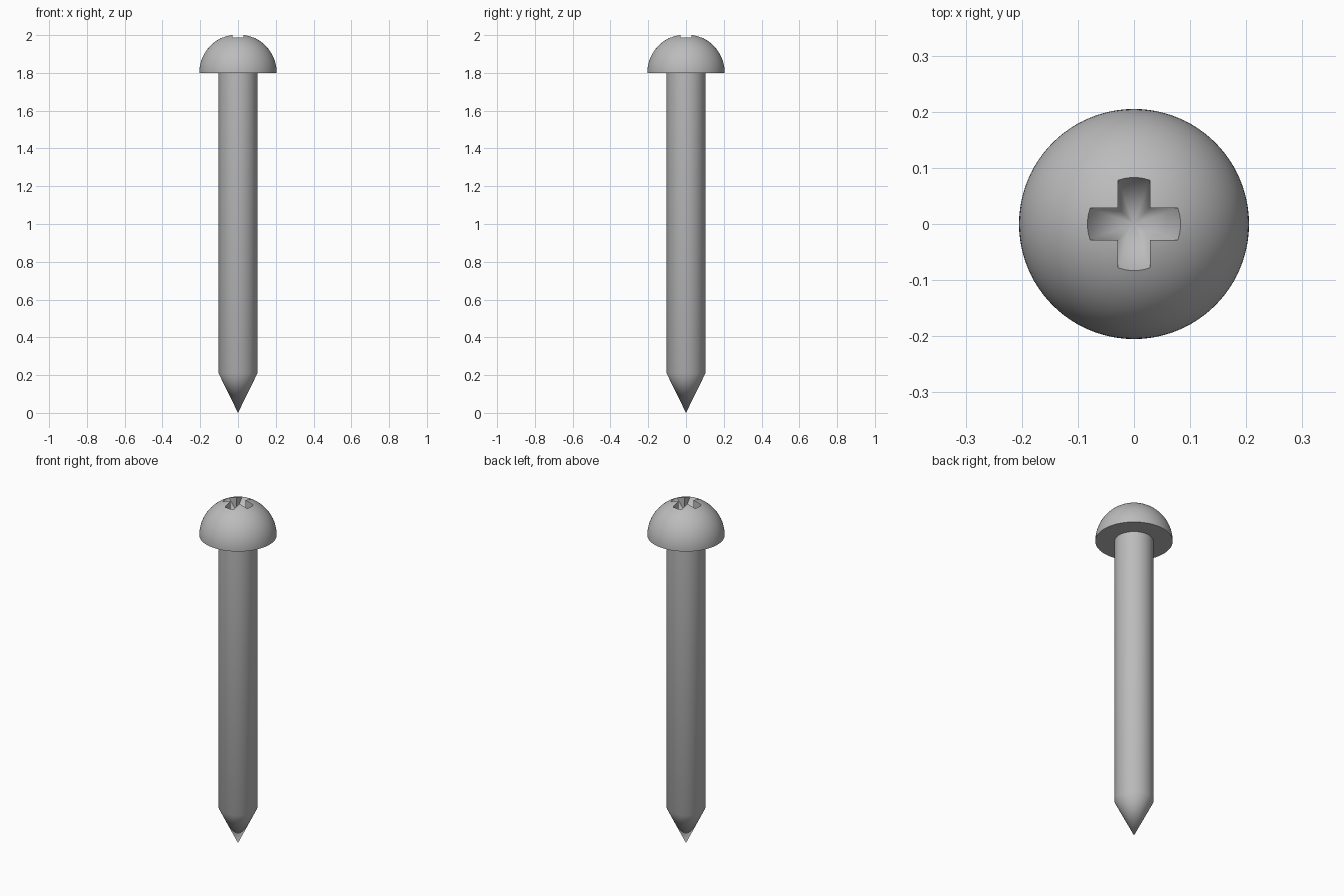
import bpy
import bmesh
import math

default = bpy.data.objects.get("Cube")
if default:
    bpy.data.objects.remove(default, do_unlink=True)

SEGMENTS = 96
HEAD_R, HEAD_Z = 0.205, 1.8
SHANK_R, TIP_H = 0.103, 0.21
SLOT_W, RECESS_R, RECESS_SLOPE = 0.057, 0.083, 1.5

steel = bpy.data.materials.new("grey steel")
steel.use_nodes = True
grey = (0.5, 0.5, 0.5, 1)
steel.diffuse_color = grey
steel.node_tree.nodes["Principled BSDF"].inputs["Base Color"].default_value = grey


def make_object(name, bm):
    bmesh.ops.recalc_face_normals(bm, faces=bm.faces)
    mesh = bpy.data.meshes.new(name)
    bm.to_mesh(mesh)
    bm.free()
    mesh.materials.append(steel)
    obj = bpy.data.objects.new(name, mesh)
    bpy.context.collection.objects.link(obj)
    return obj


def lathe(name, profile):
    """Spin a closed (radius, z) profile about the z axis."""
    bm = bmesh.new()
    verts = [bm.verts.new((r, 0, z)) for r, z in profile]
    edges = [bm.edges.new(pair) for pair in zip(verts, verts[1:])]
    bmesh.ops.spin(bm, geom=verts + edges, cent=(0, 0, 0), axis=(0, 0, 1),
                   angle=math.tau, steps=SEGMENTS)
    bmesh.ops.remove_doubles(bm, verts=bm.verts, dist=1e-5)
    return make_object(name, bm)


def box(name, sx, sy, z0, z1):
    bm = bmesh.new()
    bmesh.ops.create_cube(bm, size=1)
    bmesh.ops.scale(bm, vec=(sx, sy, z1 - z0), verts=bm.verts)
    bmesh.ops.translate(bm, vec=(0, 0, (z0 + z1) / 2), verts=bm.verts)
    return make_object(name, bm)


def combine(target, tool, operation):
    """Apply a boolean and discard the tool."""
    mod = target.modifiers.new("cut", 'BOOLEAN')
    mod.operation, mod.object, mod.solver = operation, tool, 'EXACT'
    bpy.context.view_layer.objects.active = target
    bpy.ops.object.modifier_apply(modifier=mod.name)
    bpy.data.objects.remove(tool, do_unlink=True)


# Shank with its pointed tip
shank = lathe("shank", [(0, 0), (SHANK_R, TIP_H), (SHANK_R, HEAD_Z), (0, HEAD_Z)])

# Domed head
steps = 24
dome = [(HEAD_R * math.cos(a), HEAD_Z + HEAD_R * math.sin(a))
        for a in (math.pi / 2 * i / steps for i in range(steps))]
head = lathe("head", [(0, HEAD_Z)] + dome + [(0, HEAD_Z + HEAD_R)])

# Cross recess: a cross-shaped bar trimmed to a cone
rim_z = HEAD_Z + math.sqrt(HEAD_R ** 2 - RECESS_R ** 2)
apex_z = rim_z - RECESS_R * RECESS_SLOPE
top_z = rim_z + 0.06
cutter = lathe("recess_cutter", [(0, apex_z), ((top_z - apex_z) / RECESS_SLOPE, top_z), (0, top_z)])
cross = box("cross_bar", SLOT_W, 0.5, HEAD_Z, 2.03)
combine(cross, box("cross_arm", 0.5, SLOT_W, HEAD_Z, 2.03), 'UNION')
combine(cutter, cross, 'INTERSECT')
combine(head, cutter, 'DIFFERENCE')

# Smooth shading with crisp rims
bpy.ops.object.select_all(action='DESELECT')
for part in (shank, head):
    part.select_set(True)
bpy.context.view_layer.objects.active = head
bpy.ops.object.shade_smooth_by_angle(angle=math.radians(30))
